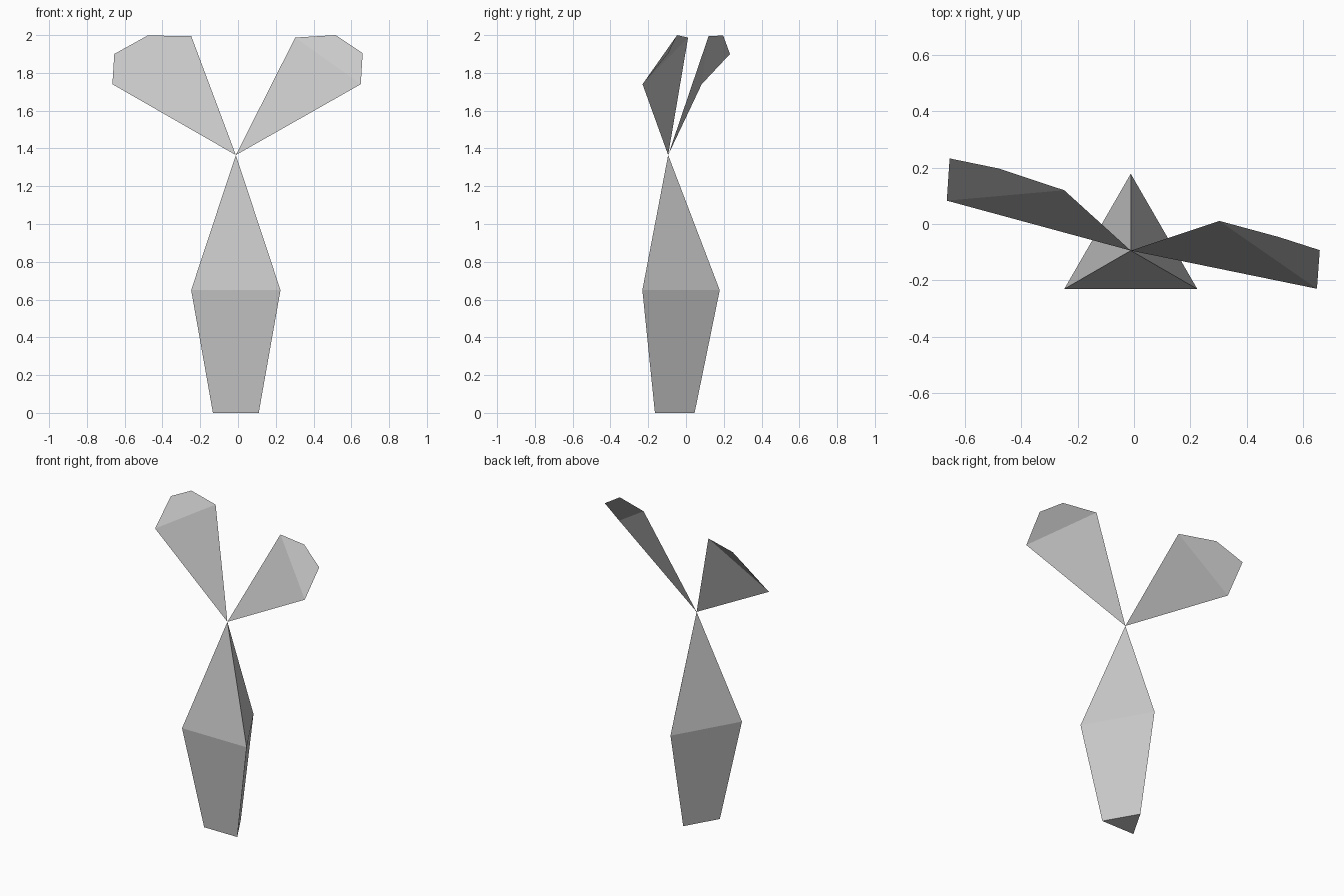
import bpy
import bmesh
from math import cos, sin, pi
from mathutils import Vector

if "Cube" in bpy.data.objects:
    bpy.data.objects.remove(bpy.data.objects["Cube"], do_unlink=True)

# Single plain grey material
grey = bpy.data.materials.new("light_grey")
grey.use_nodes = True
colour = (0.58, 0.58, 0.58, 1)
grey.diffuse_color = colour
grey.node_tree.nodes["Principled BSDF"].inputs["Base Color"].default_value = colour

AXIS = Vector((-0.0115, -0.0945, 0))
TIP = AXIS + Vector((0, 0, 1.365))


def finish(name, bm):
    mesh = bpy.data.meshes.new(name)
    bm.to_mesh(mesh)
    bm.free()
    mesh.materials.append(grey)
    obj = bpy.data.objects.new(name, mesh)
    bpy.context.collection.objects.link(obj)
    return obj


# Body: three-sided tapered base rising to a point
def ring(bm, radius, z):
    angles = [pi / 2 + i * 2 * pi / 3 for i in range(3)]
    return [bm.verts.new(AXIS + Vector((radius * cos(a), radius * sin(a), z))) for a in angles]


bm = bmesh.new()
foot = ring(bm, 0.14, 0)
waist = ring(bm, 0.273, 0.65)
tip = bm.verts.new(TIP)
bm.faces.new(foot[::-1])
for i in range(3):
    j = (i + 1) % 3
    bm.faces.new((foot[i], foot[j], waist[j], waist[i]))
    bm.faces.new((waist[i], waist[j], tip))
finish("body", bm)


# Blades: thin sheets from the tip, creased between the long triangle and its rounded end
def blade(name, outline):
    bm = bmesh.new()
    root = bm.verts.new(TIP)
    rim = [bm.verts.new(p) for p in outline]
    bm.faces.new((root, rim[0], rim[-1]))
    bm.faces.new(rim)
    bm.normal_update()
    # Turn the sheet to face the front
    if bm.faces[:][0].normal.y > 0:
        bmesh.ops.reverse_faces(bm, faces=bm.faces[:])
    finish(name, bm)


blade("left_blade", [(0.65, -0.23, 1.74), (0.66, -0.093, 1.905),
                     (0.517, -0.047, 2.0), (0.303, 0.011, 1.987)])
blade("right_blade", [(-0.665, 0.083, 1.74), (-0.655, 0.233, 1.9),
                      (-0.48, 0.197, 1.997), (-0.248, 0.12, 1.996)])
